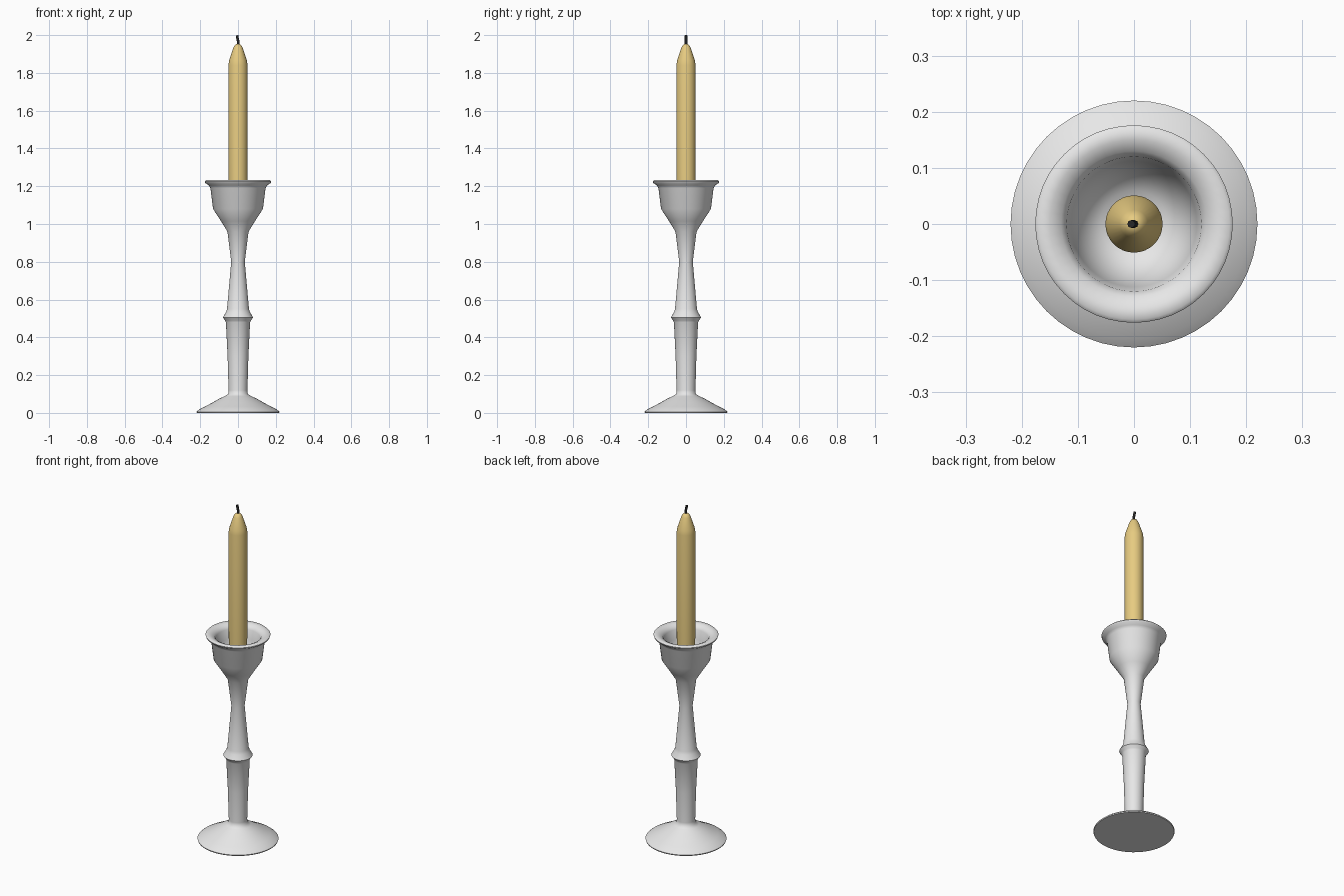
import bpy
import bmesh
from math import radians, tau

cube = bpy.data.objects.get("Cube")
if cube:
    bpy.data.objects.remove(cube, do_unlink=True)


def material(name, rgb, roughness):
    mat = bpy.data.materials.new(name)
    mat.use_nodes = True
    mat.diffuse_color = (*rgb, 1)
    shader = mat.node_tree.nodes["Principled BSDF"]
    shader.inputs["Base Color"].default_value = (*rgb, 1)
    shader.inputs["Roughness"].default_value = roughness
    return mat


def lathe(name, profile, mat, segments=48):
    """Spin a (radius, height) profile, starting and ending on the axis."""
    bm = bmesh.new()
    verts = [bm.verts.new((r, 0, z)) for r, z in profile]
    edges = [bm.edges.new(pair) for pair in zip(verts, verts[1:])]
    bmesh.ops.spin(bm, geom=verts + edges, cent=(0, 0, 0), axis=(0, 0, 1),
                   angle=tau, steps=segments, use_duplicate=False)
    bmesh.ops.remove_doubles(bm, verts=bm.verts, dist=0.0001)
    bmesh.ops.recalc_face_normals(bm, faces=bm.faces)
    mesh = bpy.data.meshes.new(name)
    bm.to_mesh(mesh)
    bm.free()
    mesh.materials.append(mat)
    obj = bpy.data.objects.new(name, mesh)
    bpy.context.collection.objects.link(obj)
    bpy.ops.object.select_all(action='DESELECT')
    obj.select_set(True)
    bpy.context.view_layer.objects.active = obj
    bpy.ops.object.shade_smooth_by_angle(angle=radians(55))
    return obj


white = material("white_ceramic", (0.8, 0.8, 0.8), 0.4)
wax_colour = material("golden_wax", (0.8, 0.6, 0.22), 0.5)
char = material("charred_black", (0.02, 0.02, 0.02), 0.9)

# Holder: foot, stem with ring, flared cup and its hollow
foot = [(0, 0), (0.218, 0), (0.22, 0.006), (0.205, 0.018), (0.175, 0.034),
        (0.14, 0.052), (0.1, 0.075), (0.07, 0.089), (0.052, 0.1)]
stem = [(0.05, 0.12), (0.055, 0.3), (0.064, 0.48), (0.068, 0.488),
        (0.08, 0.505), (0.064, 0.533), (0.058, 0.55), (0.036, 0.8)]
cup = [(0.056, 0.96), (0.09, 1.015), (0.132, 1.08), (0.146, 1.19),
       (0.155, 1.205), (0.173, 1.217), (0.176, 1.226), (0.17, 1.232)]
hollow = [(0.15, 1.23), (0.13, 1.22), (0.12, 1.205), (0.112, 1.15),
          (0.095, 1.09), (0.06, 1.05), (0, 1.04)]
lathe("candle_holder", foot + stem + cup + hollow, white)

# Candle with tapered tip
lathe("candle", [(0, 1.035), (0.05, 1.035), (0.051, 1.84), (0.047, 1.865),
                 (0.025, 1.932), (0.018, 1.945), (0.009, 1.952), (0, 1.953)],
      wax_colour, 32)

# Slightly bent wick
curve = bpy.data.curves.new("wick", 'CURVE')
curve.dimensions = '3D'
curve.bevel_depth = 0.007
curve.bevel_resolution = 2
curve.use_fill_caps = True
path = [(0, 0, 1.94), (0.001, 0, 1.968), (-0.003, 0, 1.985), (-0.005, 0, 1.999)]
spline = curve.splines.new('POLY')
spline.points.add(len(path) - 1)
for point, co in zip(spline.points, path):
    point.co = (*co, 1)
curve.materials.append(char)
bpy.context.collection.objects.link(bpy.data.objects.new("wick", curve))
